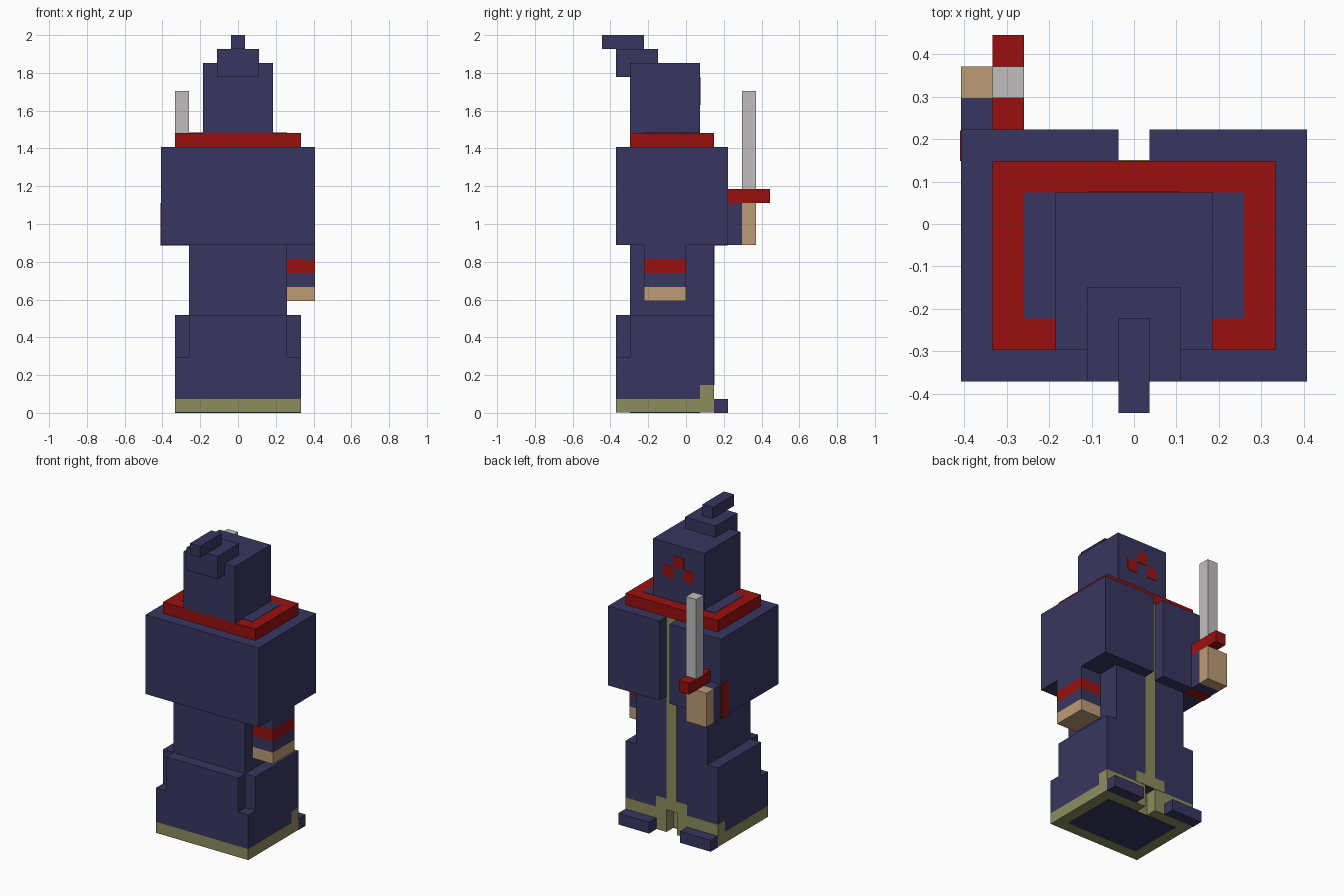
import bpy
import bmesh

U = 2 / 27    # one block of the model
T = 0.03      # thickness of painted plates, in blocks

cube = bpy.data.objects.get("Cube")
if cube:
    bpy.data.objects.remove(cube, do_unlink=True)


def material(name, r, g, b):
    m = bpy.data.materials.new(name)
    m.use_nodes = True
    m.diffuse_color = (r, g, b, 1)
    m.node_tree.nodes["Principled BSDF"].inputs["Base Color"].default_value = (r, g, b, 1)
    return m


NAVY = material("navy_cloth", 0.040, 0.037, 0.117)
RED = material("dark_red", 0.319, 0.005, 0.005)
OLIVE = material("olive_trim", 0.262, 0.262, 0.112)
SKIN = material("tan_skin", 0.503, 0.332, 0.181)
STEEL = material("grey_steel", 0.527, 0.515, 0.515)


def prism(name, outline, z0, z1, mat, second=None, rule=None):
    """Extrude an outline given in blocks; faces matching the rule get the second colour."""
    bm = bmesh.new()
    base = bm.faces.new([bm.verts.new((x * U, y * U, z0 * U)) for x, y in outline])
    top = bmesh.ops.extrude_face_region(bm, geom=[base], use_keep_orig=True)
    verts = [v for v in top["geom"] if isinstance(v, bmesh.types.BMVert)]
    bmesh.ops.translate(bm, verts=verts, vec=(0, 0, (z1 - z0) * U))
    bmesh.ops.recalc_face_normals(bm, faces=bm.faces)
    if rule:
        for f in bm.faces:
            f.material_index = int(rule(f.calc_center_median() / U))
    mesh = bpy.data.meshes.new(name)
    bm.to_mesh(mesh)
    bm.free()
    for m in (mat, second):
        if m:
            mesh.materials.append(m)
    obj = bpy.data.objects.new(name, mesh)
    bpy.context.collection.objects.link(obj)
    return obj


def box(name, x, y, z, mat):
    return prism(name, [(x[0], y[0]), (x[1], y[0]), (x[1], y[1]), (x[0], y[1])], *z, mat)


def mirrored(half):
    """Complete an outline from its +x half."""
    return half + [(-x, y) for x, y in reversed(half)]


# Robe skirt: hem with a notch, trimmed band, then the upper skirt with cut corners
notched = mirrored([(4.5, -5), (4.5, 1), (4.5, 2), (0.5, 2), (0.5, 1)])
prism("robe_hem", notched, T, 1, OLIVE)
prism("robe_band", notched, 1, 2, NAVY, OLIVE, lambda c: c.y > 0.9)
box("robe_underside", (-3.5, 3.5), (-4, 1), (0, 2 * T), NAVY)
box("robe_skirt", (-4.5, 4.5), (-5, 2), (2, 4), NAVY)
prism("robe_upper_skirt", mirrored([(3.5, -5), (3.5, -4), (4.5, -4), (4.5, 2)]), 4, 7, NAVY)
box("robe_arch_trim", (-1.5, 1.5), (2 - T, 2 + T), (2, 3), OLIVE)
box("robe_centre_trim", (-0.5, 0.5), (2 - T, 2 + T), (3, 19), OLIVE)

# Feet
for side, x in (("left", (1.5, 4.5)), ("right", (-4.5, -1.5))):
    box(side + "_foot", x, (2, 3), (0, 1), NAVY)

# Torso and cape with a slit
box("torso", (-3.5, 3.5), (-4, 2), (7, 12), NAVY)
prism("cape", mirrored([(5.5, -5), (5.5, 3), (0.5, 3), (0.5, 2)]), 12, 19, NAVY)

# Collar with a dark inner panel
box("collar", (-4.5, 4.5), (-4, 2), (19, 20), RED)
box("collar_lining", (-3.5, 3.5), (-3, 1), (20 - T, 20 + T), NAVY)

# Head, hood tip and face marks
box("head", (-2.5, 2.5), (-4, 1), (20, 25), NAVY)
box("hood_fold", (-1.5, 1.5), (-5, -2), (24, 26), NAVY)
box("hood_tip", (-0.5, 0.5), (-6, -3), (26, 27), NAVY)
for i, z in ((-1, 22), (0, 23), (1, 22)):
    box("face_mark", (i - 0.5, i + 0.5), (1 - T, 1 + T), (z, z + 1), RED)

# Hanging left arm, from hand to sleeve
for i, (part, mat) in enumerate((("hand", SKIN), ("cuff", NAVY), ("band", RED), ("sleeve", NAVY))):
    box("left_" + part, (3.5, 5.5), (-3, 0), (8 + i, 9 + i), mat)

# Raised right arm, from band to hand
box("right_band", (-5.5 - T, -3.5), (2, 3 - T), (12 - T, 15), RED)
box("right_cuff", (-5.5, -3.5), (3, 4), (12, 15), NAVY)
box("right_hand", (-5.5, -3.5), (4, 5), (12, 15), SKIN)

# Sword
box("sword_guard", (-4.5, -3.5), (3, 6), (15, 16), RED)
box("sword_blade", (-4.5, -3.5), (4, 5), (16, 23), STEEL)
